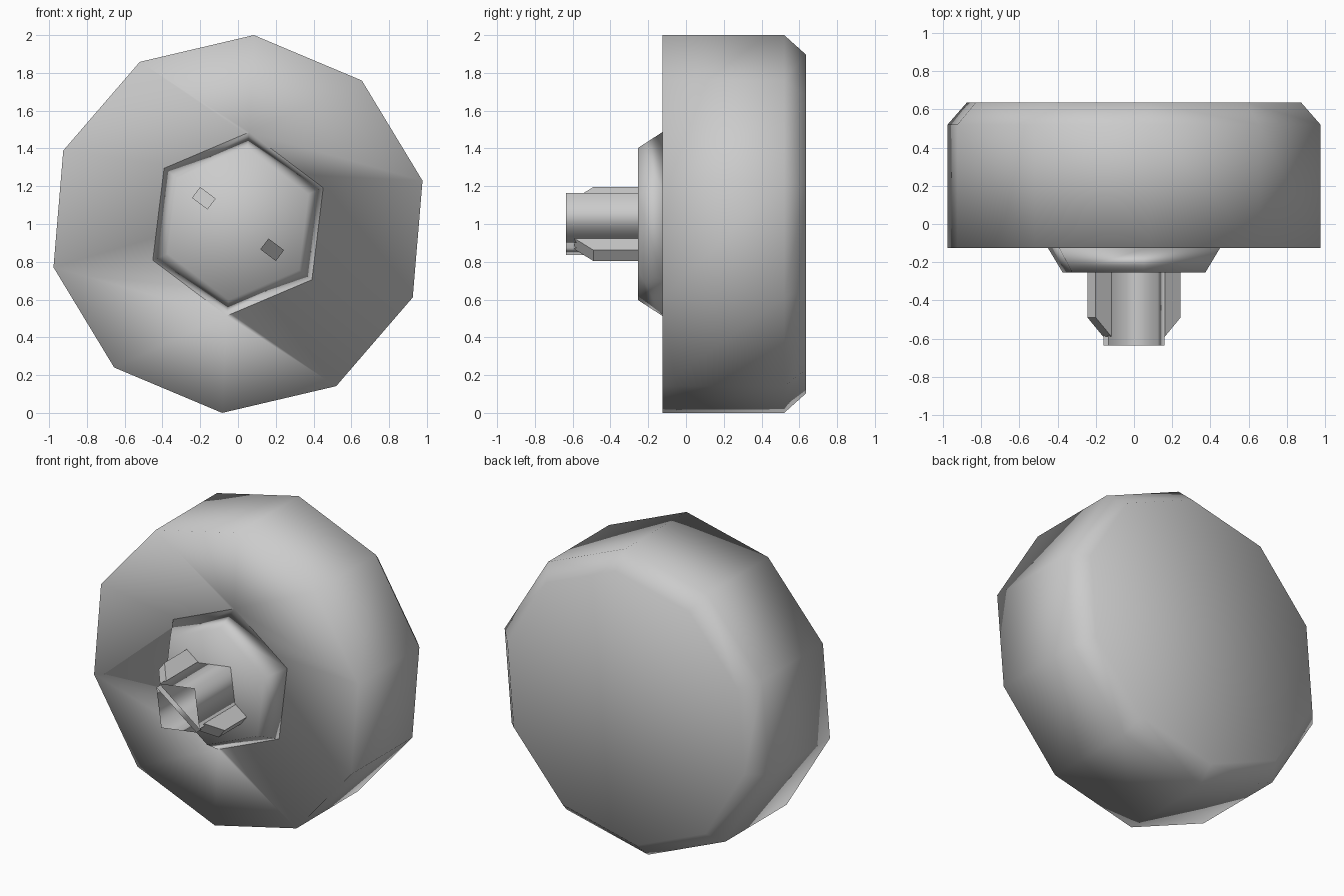
import bpy, bmesh, math
from mathutils import Vector

if "Cube" in bpy.data.objects:
    bpy.data.objects.remove(bpy.data.objects["Cube"], do_unlink=True)

grey = bpy.data.materials.new("plain grey")
grey.use_nodes = True
grey.diffuse_color = (0.6, 0.6, 0.6, 1)
grey.node_tree.nodes["Principled BSDF"].inputs["Base Color"].default_value = (0.6, 0.6, 0.6, 1)

# Shaft axes: U runs along the slot, V across it
TILT = math.radians(-37)
U = Vector((math.cos(TILT), 0, math.sin(TILT)))
V = Vector((-math.sin(TILT), 0, math.cos(TILT)))
CENTRE = Vector((0, 0, 1))


def shaft_point(u, v, y):
    return CENTRE + U * u + V * v + Vector((0, y, 0))


def polygon(radius, y, sides, phase):
    angles = [math.radians(phase + 360 * i / sides) for i in range(sides)]
    return [CENTRE + Vector((radius * math.cos(a), y, radius * math.sin(a))) for a in angles]


def loft(name, rings, caps, smooth):
    """Join closed rings of points into one skin, optionally capped."""
    bm = bmesh.new()
    loops = []
    for ring in rings:
        verts = [bm.verts.new(p) for p in ring]
        loops.append([bm.edges.new((verts[i - 1], verts[i])) for i in range(len(verts))])
        if caps and ring in (rings[0], rings[-1]):
            bm.faces.new(verts)
    for a, b in zip(loops, loops[1:]):
        bmesh.ops.bridge_loops(bm, edges=a + b)
    bmesh.ops.recalc_face_normals(bm, faces=bm.faces[:])
    mesh = bpy.data.meshes.new(name)
    bm.to_mesh(mesh)
    bm.free()
    mesh.materials.append(grey)
    for face in mesh.polygons:
        face.use_smooth = smooth
    obj = bpy.data.objects.new(name, mesh)
    bpy.context.collection.objects.link(obj)
    return obj


# Knob body with chamfered back and a six-sided collar in front
loft("knob_body", [
    polygon(0.9, 0.635, 10, 85.2),
    polygon(1.0035, 0.52, 10, 85.2),
    polygon(1.0035, -0.125, 10, 85.2),
    polygon(0.49, -0.125, 6, 83),
    polygon(0.405, -0.255, 6, 83),
], caps=True, smooth=True)

for name, side in (("upper", 1), ("lower", -1)):
    # Open half of the split shaft
    profile = [(-0.185, 0.018), (0, 0.205), (0.185, 0.018)]
    loft(name + "_shaft_half",
         [[shaft_point(u * side, v * side, y) for u, v in profile] for y in (-0.25, -0.635)],
         caps=False, smooth=True)

    # Key bar with a sloped front end
    outline = [(0.175, -0.25), (0.278, -0.25), (0.278, -0.49), (0.175, -0.59)]
    loft(name + "_key",
         [[shaft_point(-u * side, v, y) for u, y in outline] for v in (-0.036, 0.036)],
         caps=True, smooth=False)
